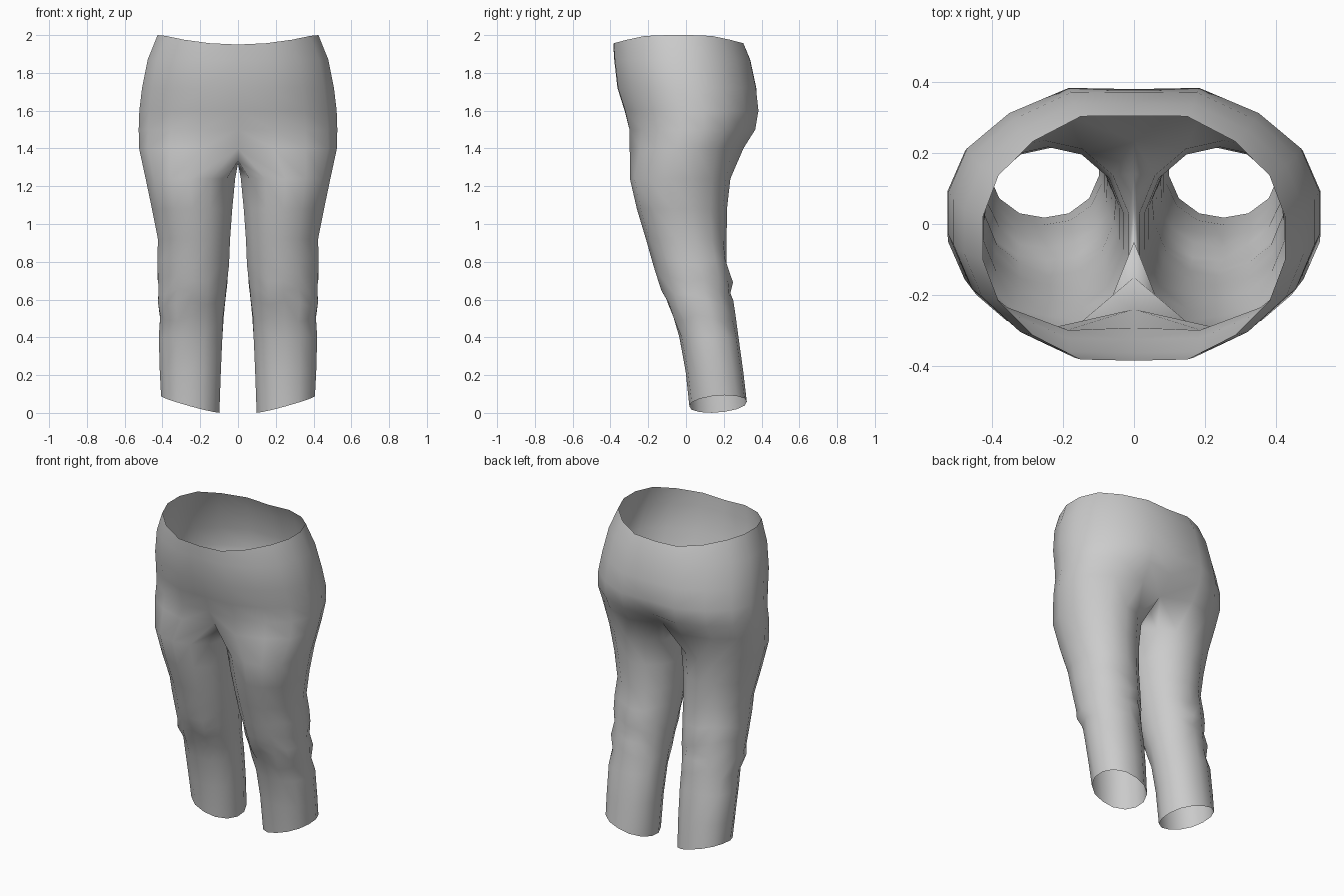
import bpy, bmesh
from math import sin, cos, radians

if "Cube" in bpy.data.objects:
    bpy.data.objects.remove(bpy.data.objects["Cube"])

bm = bmesh.new()


def superellipse(cx, cy, a, b, deg, p):
    c, s = cos(radians(deg)), sin(radians(deg))
    r = (abs(c) ** p + abs(s) ** p) ** (-1 / p)
    return cx + a * c * r, cy + b * s * r


def bridge(r0, r1, closed):
    n = len(r0)
    for i in range(n if closed else n - 1):
        j = (i + 1) % n
        bm.faces.new((r0[i], r0[j], r1[j], r1[i]))


ARC = 10     # points from front centre round the hip to back centre
SIDES = 14   # points round each leg

# Seat: half rings (z, half width, front y, back y, front dent, back dent, squareness)
seat = [(1.95, .43, -.385, .305, 0, 0, 2.2),
        (1.87, .483, -.38, .34, 0, 0, 2.2),
        (1.72, .513, -.363, .372, 0, 0, 2.2),
        (1.60, .527, -.325, .385, 0, .005, 2.25),
        (1.50, .530, -.302, .368, .01, .03, 2.3),
        (1.40, .527, -.30, .305, .06, .07, 2.4)]
prev = None
for k, (z, a, yf, yb, df, db, p) in enumerate(seat):
    ring = []
    for i in range(ARC):
        deg = -90 + 180 * i / (ARC - 1)
        x, y = superellipse(0, (yf + yb) / 2, a, (yb - yf) / 2, deg, p)
        # flatten the belly and the back
        if i == 1:
            y += (yf - y) * .8
        elif i == ARC - 2:
            y += (yb - y) * .9
        zz = z + .05 * min(1, (x / .4) ** 2) if k == 0 else z
        if i == 0:
            x, y = 0, y + df
        if i == ARC - 1:
            x, y = 0, y - db
        ring.append(bm.verts.new((x, y, zz)))
    if prev:
        bridge(prev, ring, False)
    prev = ring

# Crotch seam closes the half ring into a leg opening
seam = [(.14, 1.35), (.06, 1.325), (-.05, 1.32), (-.15, 1.335)]
prev = prev + [bm.verts.new((0, y, z)) for y, z in seam]

# Leg: closed rings (z, inner x, outer x, front y, back y)
leg = [(1.24, .010, .494, -.297, .235),
       (1.08, .026, .460, -.26, .217),
       (.92, .038, .428, -.212, .215),
       (.80, .046, .430, -.172, .222),
       (.71, .054, .427, -.15, .242),
       (.64, .060, .421, -.127, .238),
       (.58, .066, .428, -.105, .252),
       (.50, .074, .414, -.068, .257),
       (.40, .080, .422, -.035, .278),
       (.22, .088, .417, -.002, .303),
       (.04, .096, .410, .018, .322)]
START = -180 * (ARC - 1) / SIDES
for k, (z, xi, xo, yf, yb) in enumerate(leg):
    ring = []
    knee = .45 < z < .85
    for i in range(SIDES):
        deg = START + 360 * i / SIDES
        c, s = cos(radians(deg)), sin(radians(deg))
        # knee creases, strongest at the back
        w = .02 * sin(2.1 * i + 2.4 * k) * (1 + .8 * max(s, 0)) if knee else 0
        p = 2.1 if k < 3 else 2.2
        x, y = superellipse((xi + xo) / 2, (yf + yb) / 2,
                            (xo - xi) / 2 * (1 + w * .5), (yb - yf) / 2 * (1 + w), deg, p)
        zz = z + (.02 * sin(1.7 * i + k) if knee else 0)
        if k == len(leg) - 1:          # slanted hem
            zz = .047 + .045 * c + .012 * s
        ring.append(bm.verts.new((x, y, max(zz, 0))))
    bridge(prev, ring, True)
    prev = ring

bmesh.ops.recalc_face_normals(bm, faces=bm.faces)
# open shell: make the outer hip face outward
hip = max(bm.faces, key=lambda f: f.calc_center_median().x)
if hip.normal.x < 0:
    bmesh.ops.reverse_faces(bm, faces=bm.faces)
for f in bm.faces:
    f.smooth = True

# Trousers: mirrored half
mesh = bpy.data.meshes.new("trousers")
bm.to_mesh(mesh)
bm.free()
trousers = bpy.data.objects.new("trousers", mesh)
bpy.context.collection.objects.link(trousers)
mirror = trousers.modifiers.new("mirror", 'MIRROR')
mirror.use_axis[0] = True
mirror.use_clip = True
mirror.merge_threshold = .001
